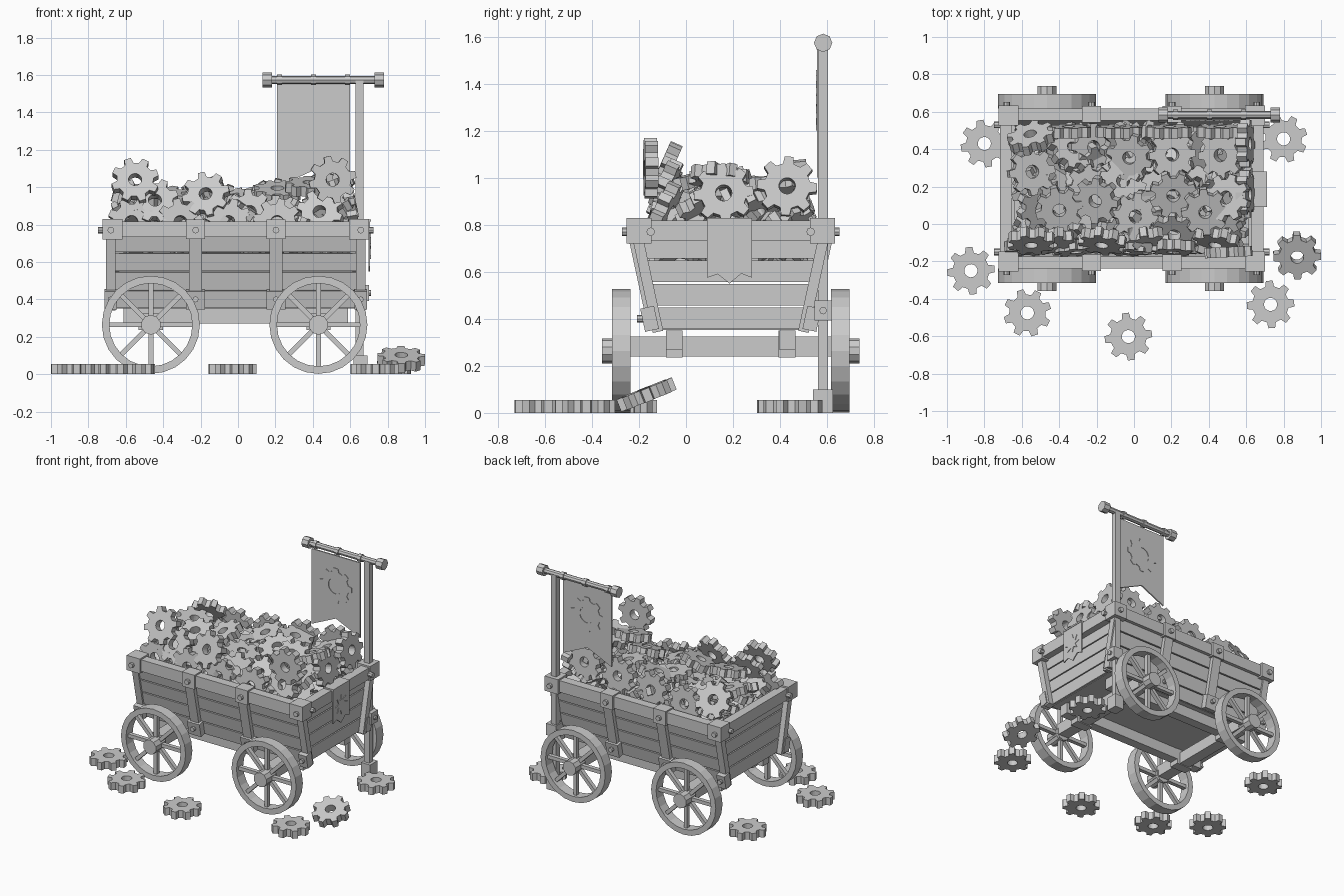
import bpy, bmesh, math, random
from mathutils import Vector, Quaternion

if "Cube" in bpy.data.objects:
    bpy.data.objects.remove(bpy.data.objects["Cube"])

random.seed(4)
CX, CY = -0.012, 0.19          # centre of the wagon
SLOPE = 0.08 / 0.37            # outward lean of the side walls
TILT = math.atan(SLOPE)

mat = bpy.data.materials.new("plain_grey")
mat.diffuse_color = (0.6, 0.6, 0.6, 1)
mat.use_nodes = True
mat.node_tree.nodes["Principled BSDF"].inputs["Base Color"].default_value = mat.diffuse_color


def place(name, me, loc, quat=None):
    ob = bpy.data.objects.new(name, me)
    bpy.context.collection.objects.link(ob)
    ob.location = loc
    ob.rotation_mode = 'QUATERNION'
    if quat:
        ob.rotation_quaternion = quat
    return ob


def to_mesh(name, bm):
    bmesh.ops.recalc_face_normals(bm, faces=bm.faces)
    me = bpy.data.meshes.new(name)
    bm.to_mesh(me)
    bm.free()
    me.materials.append(mat)
    return me


def box(name, loc, size, rx=0.0):
    bm = bmesh.new()
    bmesh.ops.create_cube(bm, size=1)
    bmesh.ops.scale(bm, vec=size, verts=bm.verts)
    return place(name, to_mesh(name, bm), loc, Quaternion((1, 0, 0), rx))


def rod(name, loc, r, length, axis, n=8):
    bm = bmesh.new()
    bmesh.ops.create_cone(bm, cap_ends=True, segments=n, radius1=r, radius2=r, depth=length)
    return place(name, to_mesh(name, bm), loc, Vector(axis).to_track_quat('Z', 'Y'))


def prism(name, pts, axis, start, thick):
    """Extrude a profile: (y,z) points along x, or (x,z) points along y."""
    bm = bmesh.new()
    conv = (lambda p, d: (d, p[0], p[1])) if axis == 'x' else (lambda p, d: (p[0], d, p[1]))
    a = [bm.verts.new(conv(p, start)) for p in pts]
    b = [bm.verts.new(conv(p, start + thick)) for p in pts]
    bm.faces.new(a)
    bm.faces.new(b)
    for i in range(len(a)):
        j = (i + 1) % len(a)
        bm.faces.new((a[i], a[j], b[j], b[i]))
    return place(name, to_mesh(name, bm), (0, 0, 0))


def ring_mesh(name, outer, inner, thick):
    """Closed ring between two loops of equal length, lying in the xy plane."""
    bm = bmesh.new()
    h = thick / 2
    loops = [[bm.verts.new((x, y, z)) for x, y in pts]
             for pts, z in ((outer, -h), (outer, h), (inner, h), (inner, -h))]
    n = len(outer)
    for k in range(4):
        p, q = loops[k], loops[(k + 1) % 4]
        for i in range(n):
            j = (i + 1) % n
            bm.faces.new((p[i], p[j], q[j], q[i]))
    return to_mesh(name, bm)


def polar(r, a):
    return (r * math.cos(a), r * math.sin(a))


def gear_mesh(name, tip, root, hole, thick, teeth=8):
    outer, inner = [], []
    for i in range(teeth):
        for f, r in ((-0.31, root), (-0.18, tip), (0.18, tip), (0.31, root)):
            a = (i + f) * math.tau / teeth
            outer.append(polar(r, a))
            inner.append(polar(hole, a))
    return ring_mesh(name, outer, inner, thick)


def half(z):                    # half width of the body at height z
    return 0.33 + (z - 0.35) * SLOPE


# Planked side walls, end walls and floor
for k in range(4):
    lo, hi = 0.352 + k * 0.1, 0.452 + k * 0.1
    zm = (lo + hi) / 2
    for s in (-1, 1):
        box("side_plank", (CX, CY + s * (half(zm) - 0.025), zm), (1.30, 0.03, 0.094), -s * TILT)
        h0, h1 = half(lo) - 0.012, half(hi) - 0.012
        prism("end_plank", [(CY - h0, lo + .004), (CY + h0, lo + .004), (CY + h1, hi - .004), (CY - h1, hi - .004)],
              'x', CX + s * 0.64 - 0.015, 0.03)
box("floor", (CX, CY, 0.365), (1.28, 0.62, 0.026))

# Top rails
for s in (-1, 1):
    box("side_rail", (CX, CY + s * 0.395, 0.775), (1.41, 0.065, 0.085))
    box("end_rail", (CX + s * 0.672, CY, 0.775), (0.065, 0.8, 0.085))

# Corner posts, straps, brackets and bolts
for s in (-1, 1):
    for t in (-1, 1):
        x = CX + t * 0.668
        box("corner_post", (x, CY + s * (half(.55) - 0.02), 0.55), (0.05, 0.045, 0.42), -s * TILT)
        box("corner_bracket", (CX + t * 0.66, CY + s * 0.39, 0.775), (0.107, 0.107, 0.108))
        box("corner_foot", (x, CY + s * 0.345, 0.40), (0.065, 0.06, 0.10), -s * TILT)
        rod("end_bolt", (CX + t * 0.717, CY + s * 0.34, 0.77), 0.018, 0.04, (1, 0, 0))
        xs = CX + t * 0.215
        box("side_strap", (xs, CY + s * (half(.56) + .004), 0.56), (0.07, 0.03, 0.42), -s * TILT)
        box("strap_bracket", (xs, CY + s * 0.397, 0.775), (0.10, 0.09, 0.105))
        box("strap_foot", (xs, CY + s * 0.345, 0.40), (0.10, 0.06, 0.10), -s * TILT)
        for bx in (x, xs):
            rod("upper_bolt", (bx, CY + s * 0.445, 0.77), 0.018, 0.035, (0, 1, 0))
            rod("lower_bolt", (bx, CY + s * 0.375, 0.40), 0.016, 0.045, (0, 1, 0))

# Chassis beams, axles and wheels
N = 24
rim = ring_mesh("wheel_rim", [polar(0.262, i * math.tau / N) for i in range(N)],
                [polar(0.222, i * math.tau / N) for i in range(N)], 0.078)
for s in (-1, 1):
    box("chassis_beam", (CX, CY + s * 0.24, 0.31), (1.2, 0.07, 0.08))
for wx in (-0.466, 0.43):
    box("axle", (wx, CY, 0.283), (0.085, 0.92, 0.085))
    for s in (-1, 1):
        box("axle_block", (wx, CY + s * 0.24, 0.293), (0.13, 0.072, 0.116))
        wy = CY + s * 0.466
        place("wheel_rim", rim, (wx, wy, 0.264), Quaternion((1, 0, 0), math.pi / 2))
        rod("wheel_hub", (wx, CY + s * 0.49, 0.264), 0.053, 0.115, (0, 1, 0), 10)
        for k in range(4):
            sp = box("wheel_spokes", (wx, wy, 0.264), (0.46, 0.03, 0.026))
            sp.rotation_quaternion = Quaternion((0, 1, 0), k * math.pi / 4)

# Banner pole with foot, clamp and crossbar
PX, PY = 0.65, 0.583
box("banner_pole", (PX, PY, 0.79), (0.042, 0.042, 1.56))
box("pole_foot", (PX + 0.005, PY, 0.05), (0.075, 0.085, 0.10))
box("pole_clamp", (PX + 0.01, PY, 0.435), (0.08, 0.075, 0.085))
rod("clamp_bolt", (PX + 0.052, PY, 0.435), 0.016, 0.02, (1, 0, 0))
rod("crossbar", (0.455, PY, 1.573), 0.021, 0.6, (1, 0, 0))
for x in (0.157, 0.755):
    rod("crossbar_knob", (x, PY, 1.573), 0.039, 0.05, (1, 0, 0))

# Hanging banner with loops and gear emblem
prism("banner", [(0.208, 1.55), (0.60, 1.55), (0.60, 1.0), (0.404, 1.09), (0.208, 1.0)], 'y', 0.556, 0.01)
for k in (-1, 0, 1):
    rod("banner_loop", (0.404 + k * 0.182, PY, 1.573), 0.028, 0.028, (1, 0, 0))
emblem = gear_mesh("banner_emblem", 0.13, 0.105, 0.058, 0.018)
place("banner_emblem", emblem, (0.404, 0.561, 1.33), Quaternion((1, 0, 0), math.pi / 2))

# Cloth hung over the end rail, with a star patch
box("cloth_fold", (0.668, CY - .005, 0.822), (0.085, 0.19, 0.012))
prism("end_cloth", [(0.09, 0.826), (0.28, 0.826), (0.28, 0.575), (0.235, 0.592), (0.185, 0.55),
                    (0.135, 0.59), (0.09, 0.575)], 'x', 0.699, 0.008)
star = [polar((.07, .035)[i % 2], i * math.pi / 8) for i in range(16)]
prism("cloth_star", [(0.185 + a, 0.685 + b) for a, b in star], 'x', 0.706, 0.005)

# Loose gears on the ground
gear = gear_mesh("gear", 0.128, 0.098, 0.035, 0.055)
rnd = random.uniform


def put_gear(name, loc, normal):
    q = Vector(normal).normalized().to_track_quat('Z', 'Y') @ Quaternion((0, 0, 1), rnd(0, 0.8))
    place(name, gear, loc, q)


for x, y in ((-.80, .43), (-.872, -.25), (-.57, -.475), (-.03, -.602), (.73, -.43), (.80, .455)):
    put_gear("ground_gear", (x, y, 0.0275), (0, 0, 1))
put_gear("leaning_gear", (0.872, -.168, 0.078), (0.03, -.4, 1))

# Gears on top of the pile: those in the middle lie nearly flat
for x, y, z in ((-.55, .28, .92), (-.4, .08, .95), (-.2, .13, .98), (0, .04, .92), (-.02, .36, .93),
                (.2, .37, .96), (.47, .37, .95), (.21, .16, .97), (.5, .14, 1), (.38, .07, 1), (-.06, .23, .9)):
    put_gear("pile_gear", (x, y, z), (rnd(-.4, .4), rnd(-.4, .1), 0.9))
# Upright gears leaning on the front, right and back walls
for x, z in ((-.55, 1.03), (-.445, .92), (-.17, .955), (.06, .86), (.44, .86)):
    put_gear("front_gear", (x, -.09, z), (rnd(-.2, .2), -.9, .4))
put_gear("tall_gear", (.505, -.15, 1.04), (.05, -1, 0))
for k in range(4):
    put_gear("front_row_gear", (-.57 + k * .26, -.125, .81), (rnd(-.1, .1), -1, .15))
    put_gear("back_row_gear", (-.35 + k * .27, .495, .86 + k * .03), (0, 1, .1))
put_gear("back_corner_gear", (-.55, .46, .92), (-.2, .8, .5))
for y, z in ((.43, .96), (.16, .93)):
    put_gear("right_gear", (.595, y, z), (1, 0, .2))

# Gears filling the bed below
for i in range(8):
    for j in range(5):
        for z in (0.70, 0.82):
            p = (-.5 + i * .143 + rnd(-.03, .03), -.03 + j * .11 + rnd(-.02, .02), z + rnd(-.03, .05))
            put_gear("buried_gear", p, (rnd(-.7, .7), rnd(-.7, .7), 0.8))
